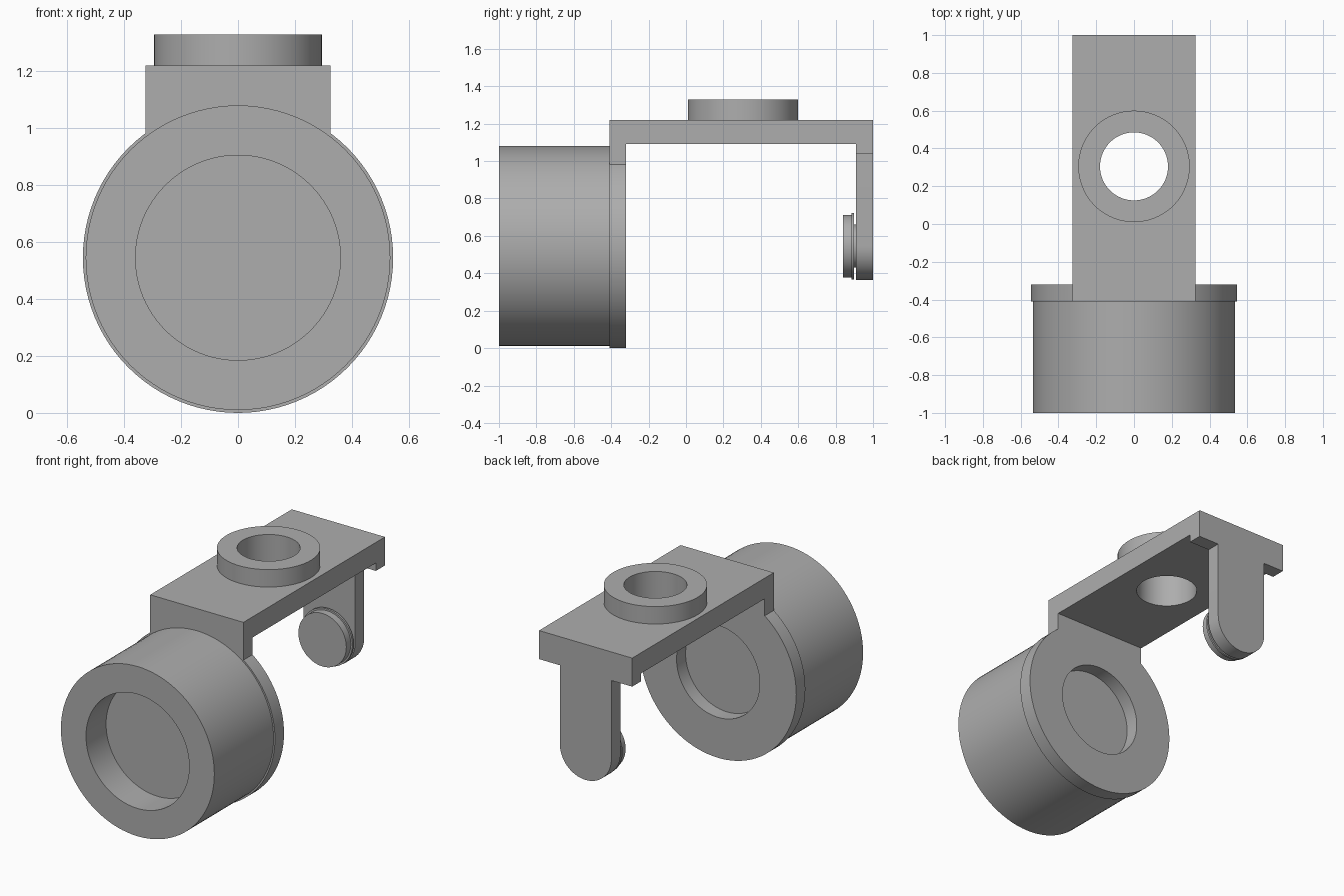
import bpy, bmesh, math
from mathutils import Matrix, Vector

cube = bpy.data.objects.get("Cube")
if cube:
    bpy.data.objects.remove(cube, do_unlink=True)

GREY = (0.42, 0.42, 0.42, 1)
mat = bpy.data.materials.new("plain grey")
mat.use_nodes = True
mat.diffuse_color = GREY
mat.node_tree.nodes["Principled BSDF"].inputs["Base Color"].default_value = GREY

AXIS_Z = 0.545          # height of the barrel and button axis
SEG = 96
ALONG_Y = Matrix.Rotation(math.pi / 2, 4, "X") @ Matrix.Scale(-1, 4, (0, 0, 1))


def finish(name, bm):
    bmesh.ops.remove_doubles(bm, verts=bm.verts, dist=1e-5)
    bmesh.ops.recalc_face_normals(bm, faces=bm.faces)
    mesh = bpy.data.meshes.new(name)
    bm.to_mesh(mesh)
    bm.free()
    mesh.materials.append(mat)
    obj = bpy.data.objects.new(name, mesh)
    bpy.context.collection.objects.link(obj)
    return obj


def smooth(obj):
    bpy.ops.object.select_all(action="DESELECT")
    obj.select_set(True)
    bpy.context.view_layer.objects.active = obj
    bpy.ops.object.shade_smooth_by_angle(angle=math.radians(30))


def lathe(name, profile, matrix, closed=False):
    """Spin (radius, height) points around local z."""
    bm = bmesh.new()
    verts = [bm.verts.new((r, 0, h)) for r, h in profile]
    pairs = list(zip(verts, verts[1:]))
    if closed:
        pairs.append((verts[-1], verts[0]))
    edges = [bm.edges.new(p) for p in pairs]
    bmesh.ops.spin(bm, geom=verts + edges, cent=(0, 0, 0), axis=(0, 0, 1),
                   angle=math.tau, steps=SEG, use_duplicate=False)
    bm.transform(matrix)
    return finish(name, bm)


def prism(name, points, offset):
    """Extrude a flat outline by an offset vector."""
    bm = bmesh.new()
    face = bm.faces.new([bm.verts.new(p) for p in points])
    out = bmesh.ops.extrude_face_region(bm, geom=[face], use_keep_orig=True)
    moved = [v for v in out["geom"] if isinstance(v, bmesh.types.BMVert)]
    bmesh.ops.translate(bm, verts=moved, vec=Vector(offset))
    return finish(name, bm)


def combine(target, other, operation):
    mod = target.modifiers.new(operation.lower(), "BOOLEAN")
    mod.operation, mod.object, mod.solver = operation, other, "EXACT"
    bpy.context.view_layer.objects.active = target
    bpy.ops.object.modifier_apply(modifier=mod.name)
    bpy.data.objects.remove(other, do_unlink=True)


def on_axis(y):
    return Matrix.Translation((0, y, AXIS_Z)) @ ALONG_Y


# Barrel with a blind bore in the front
smooth(lathe("barrel", [(0, 0.2), (0.36, 0.2), (0.36, 0), (0.535, 0),
                        (0.535, 0.59), (0, 0.59)], on_axis(-1)))

# Bracket: bridge with a lip folded down at each end
W = 0.325
side = [(-0.41, 0.98), (-0.32, 0.98), (-0.32, 1.09), (0.91, 1.09),
        (0.91, 1.04), (1, 1.04), (1, 1.22), (-0.41, 1.22)]
bracket = prism("bracket", [(-W, y, z) for y, z in side], (2 * W, 0, 0))

# Collar behind the barrel
collar = lathe("collar", [(0.29, 0), (0.545, 0), (0.545, 0.09), (0.29, 0.09)],
               on_axis(-0.41), closed=True)
combine(bracket, collar, "UNION")

# Hanging rear arm with a rounded end
R = 0.18
arc = [math.pi * (1 + i / 32) for i in range(33)]
outline = [(-R, 0.91, 1.06)]
outline += [(R * math.cos(a), 0.91, AXIS_Z + R * math.sin(a)) for a in arc]
outline += [(R, 0.91, 1.06)]
combine(bracket, prism("arm", outline, (0, 0.09, 0)), "UNION")

# Hole through the bridge
RING = Vector((0, 0.305, 1.22))
hole = lathe("hole_cutter", [(0, -0.3), (R, -0.3), (R, 0.1), (0, 0.1)],
             Matrix.Translation(RING))
combine(bracket, hole, "DIFFERENCE")
smooth(bracket)

# Raised ring on top
smooth(lathe("top_ring", [(R, 0), (0.295, 0), (0.295, 0.11), (R, 0.11)],
             Matrix.Translation(RING), closed=True))

# Button on the inner face of the arm: cap, thin flange and stem
smooth(lathe("button", [(0, 0), (0.167, 0), (0.167, 0.045), (0.178, 0.045),
                        (0.178, 0.058), (0.115, 0.058), (0.115, 0.07), (0, 0.07)],
             on_axis(0.84)))
